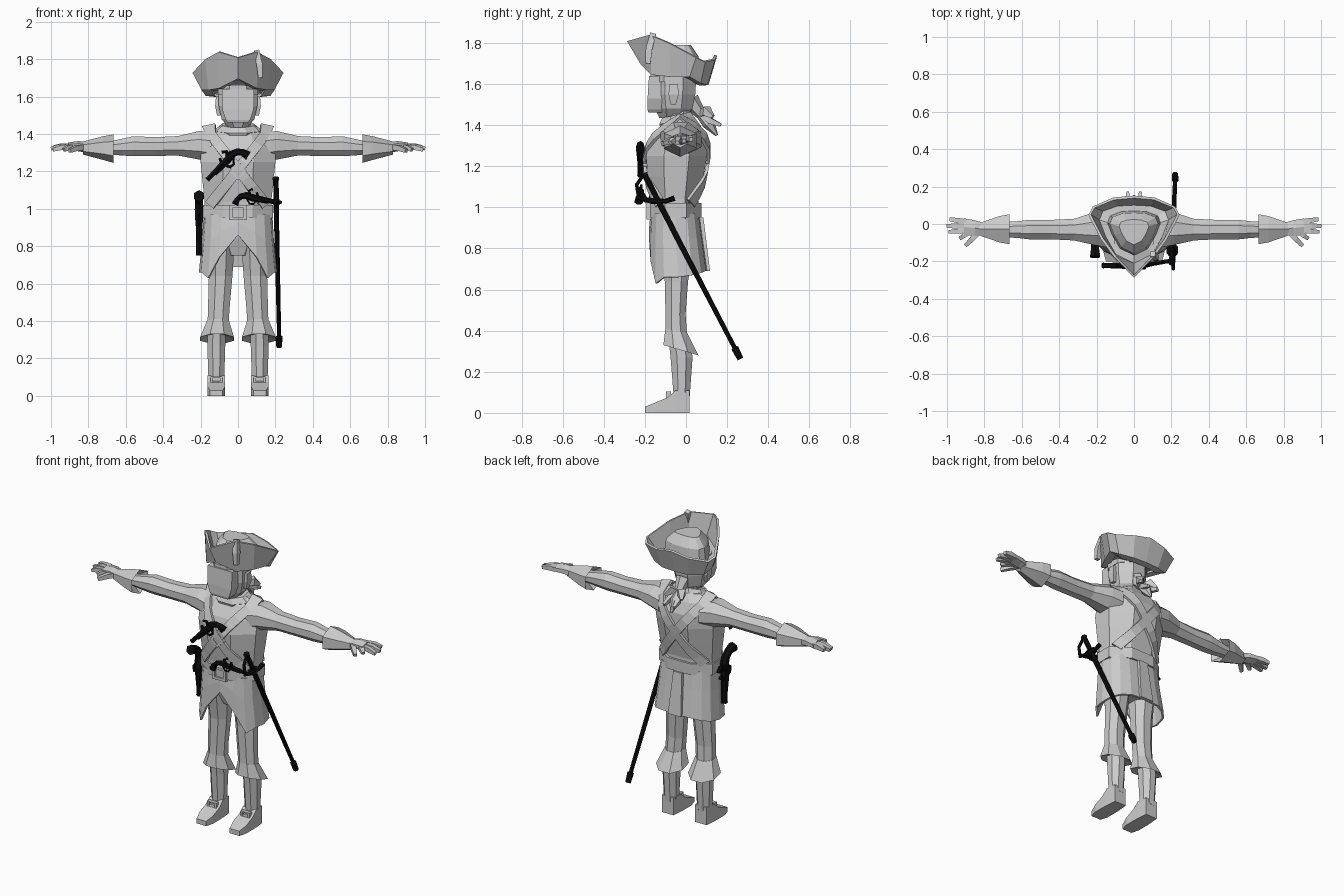
import bpy, bmesh, math
from mathutils import Vector as V
from mathutils.bvhtree import BVHTree


def material(name, c):
    m = bpy.data.materials.new(name)
    m.diffuse_color = (c, c, c, 1)
    return m


GREY = material("light grey", 0.6)
BLACK = material("black", 0.004)


def ring(c, u, v, n=8):
    """Polygon whose flat sides touch the half axes u and v."""
    k = 1 / math.cos(math.pi / n)
    c, u, v = V(c), V(u), V(v)
    return [c + k * (u * math.cos((i + .5) * 2 * math.pi / n) + v * math.sin((i + .5) * 2 * math.pi / n))
            for i in range(n)]


def loft(name, rings, mat=GREY, caps=True, closed=True, thick=0, s=1):
    bm = bmesh.new()
    rows = [[bm.verts.new((p[0] * s, p[1], p[2])) for p in r] for r in rings]
    n = len(rows[0])
    for a, b in zip(rows, rows[1:]):
        for i in range(n if closed else n - 1):
            j = (i + 1) % n
            bm.faces.new((a[i], a[j], b[j], b[i]))
    if caps and closed:
        bm.faces.new(rows[0])
        bm.faces.new(rows[-1])
    bmesh.ops.recalc_face_normals(bm, faces=bm.faces)
    me = bpy.data.meshes.new(name)
    bm.to_mesh(me)
    bm.free()
    me.materials.append(mat)
    ob = bpy.data.objects.new(name, me)
    bpy.context.collection.objects.link(ob)
    if thick:
        mod = ob.modifiers.new("thickness", "SOLIDIFY")
        mod.thickness = thick
        mod.offset = 0
    return ob


def stack(name, levels, n=8, s=1):
    """Loft of level rings: (z, centre x, half width, y front, y back)."""
    return loft(name, [ring((x, (a + b) / 2, z), (w, 0, 0), (0, (b - a) / 2, 0), n)
                       for z, x, w, a, b in levels], s=s)


def tube(name, pts, radii, mat=GREY, n=6, s=1):
    pts = [V(p) for p in pts]
    rings = []
    for i, p in enumerate(pts):
        d = (pts[min(i + 1, len(pts) - 1)] - pts[max(i - 1, 0)]).normalized()
        ref = V((0, 0, 1)) if abs(d.z) < .7 else V((0, 1, 0))
        u = d.cross(ref).normalized()
        r = radii[i] if isinstance(radii, (list, tuple)) else radii
        rings.append(ring(p, u * r, d.cross(u) * r, n))
    return loft(name, rings, mat, s=s)


def buckle(name, c, w, h, d, turn=0):
    """Rectangular frame with a sunken middle, facing forward."""
    def sq(k, y):
        r = ring((0, y, 0), (w * k, 0, 0), (0, 0, h * k), 4)
        return [V((c[0] + p.x * math.cos(turn) - p.z * math.sin(turn), c[1] + p.y,
                   c[2] + p.x * math.sin(turn) + p.z * math.cos(turn))) for p in r]
    return loft(name, [sq(1, d), sq(1, -d), sq(.6, -d), sq(.6, 0)])


# torso, pelvis and belt
torso = stack("torso", [(.94, 0, .178, -.165, .062), (1.04, 0, .178, -.168, .062), (1.15, 0, .19, -.185, .085),
                        (1.25, 0, .2, -.195, .103), (1.33, 0, .2, -.17, .1), (1.40, 0, .175, -.12, .07),
                        (1.44, 0, .1, -.09, .04)])
stack("pelvis", [(.75, 0, .07, -.1, .02), (.84, 0, .15, -.13, .045), (.95, 0, .175, -.16, .06)])
stack("belt", [(.95, 0, .187, -.176, .075), (1.02, 0, .187, -.176, .075)])
buckle("belt_buckle", (0, -.18, .98), .048, .04, .012)

# coat skirt with a front opening
HEM = [.86, .74, .63, .66, .66, .67, .68, .69, .69]


def skirt_ring(rx, y0, y1, z):
    pts = []
    for i in range(16):
        a = i * math.pi / 8
        f = [math.copysign(abs(t) ** .75, t) for t in (math.sin(a), -math.cos(a))]
        low = HEM[min(i, 16 - i)]
        pts.append((rx * f[0], (y0 + y1) / 2 + (y1 - y0) / 2 * f[1], .97 + (low - .97) * z))
    return pts


loft("coat_skirt", [skirt_ring(.178, -.165, .06, 0), skirt_ring(.185, -.172, .075, .4),
                    skirt_ring(.203, -.175, .1, 1)], caps=False, thick=.012)
loft("skirt_pleat", [ring((0, .075, .95), (.03, 0, 0), (0, .01, 0), 4),
                     ring((0, .105, .69), (.045, 0, 0), (0, .012, 0), 4)])

# crossed shoulder straps draped over the torso
bvh = BVHTree.FromObject(torso, bpy.context.evaluated_depsgraph_get())


def drape(x, z, side):
    for k in (1, .95, .9, .8, .7):
        hit = bvh.ray_cast(V((x * k, side, z)), V((0, -side, 0)))[0]
        if hit:
            return V((x, hit.y + side * .01, z))
    return V((x, -.03 + side * .06, z))


for s in (1, -1):
    rows = []
    for side in (-1, 1):
        part = []
        for i in range(9):
            t = i / 8
            x, z = -.14 + .29 * t, 1.39 - .37 * t
            part.append([drape(x + k * .022, z + k * .017, side) for k in (-1, 1)])
        rows = part[::-1] if side < 0 else rows + [[(-.19, -.03, 1.435), (-.12, -.03, 1.45)]] + part
    loft("shoulder_strap", rows, closed=False, thick=.016, s=s)
buckle("strap_buckle", (0, -.2, 1.2), .034, .034, .01, math.pi / 4)

# legs, shoes, arms and hands
for s in (1, -1):
    stack("breeches_leg", [(.86, .09, .075, -.14, .045), (.64, .093, .063, -.103, .01),
                           (.48, .102, .058, -.1, -.002), (.38, .107, .056, -.1, .005)], s=s)
    loft("knee_cuff", [ring((.107, -.047, .4), (.058, 0, 0), (0, .053, -.01)),
                       ring((.112, -.025, .305), (.09, 0, 0), (0, .085, -.025)),
                       ring((.112, -.025, .32), (.05, 0, 0), (0, .05, -.01))], s=s)
    stack("stocking", [(.36, .114, .047, -.085, .02), (.27, .116, .048, -.075, .032),
                       (.08, .116, .042, -.06, .018)], s=s)
    loft("shoe", [ring((.116, y, h / 2), (w, 0, 0), (0, 0, h / 2), 4) for y, w, h in
                  [(.017, .04, .11), (-.05, .046, .11), (-.09, .047, .075), (-.15, .047, .05), (-.2, .034, .03)]], s=s)
    buckle("shoe_buckle", (.116 * s, -.085, .085), .032, .018, .012)

    loft("sleeve", [ring((x, y, z), (0, a, 0), (0, 0, b)) for x, y, z, a, b in
                    [(.14, -.025, 1.33, .1, .08), (.21, -.025, 1.34, .088, .076), (.32, -.03, 1.337, .058, .052),
                     (.44, -.03, 1.333, .052, .05), (.56, -.03, 1.335, .052, .053), (.62, -.03, 1.33, .045, .045),
                     (.7, -.03, 1.325, .04, .032)]], s=s)
    loft("sleeve_cuff", [ring((x, -.028, z), (0, a, 0), (0, 0, b), 6) for x, z, a, b in
                         [(.7, 1.325, .04, .035), (.665, 1.322, .08, .066), (.72, 1.325, .07, .055),
                          (.83, 1.325, .032, .03)]], s=s)
    loft("palm", [ring((x, y, z), (0, a, 0), (0, 0, b), 6) for x, y, z, a, b in
                  [(.79, -.028, 1.325, .03, .025), (.85, -.022, 1.335, .042, .024), (.91, -.015, 1.335, .045, .017)]], s=s)
    for nm, p, q, r in [("finger", (.9, .012, 1.335), (.985, .025, 1.33), .014),
                        ("finger", (.9, -.012, 1.335), (1, -.01, 1.322), .014),
                        ("finger", (.9, -.035, 1.332), (.99, -.042, 1.315), .013),
                        ("finger", (.885, -.045, 1.33), (.93, -.077, 1.315), .013),
                        ("thumb", (.83, -.045, 1.33), (.9, -.115, 1.31), .014)]:
        m = (V(p) * .5 + V(q) * .5) + V((0, 0, .004))
        tube(nm, [p, m, q], [r, r, r * .7], n=4, s=s)

# neck, scarf, head and face
stack("neck", [(1.38, 0, .075, -.1, .03), (1.5, 0, .06, -.1, .02)])
loft("neck_scarf", [ring((0, -.045, z), (w, 0, 0), (0, d, .015)) for z, w, d in
                    [(1.39, .1, .075), (1.42, .118, .085), (1.45, .085, .07)]])
stack("head", [(1.435, 0, .05, -.13, -.01), (1.48, 0, .088, -.15, .03), (1.55, 0, .103, -.165, .045),
               (1.63, 0, .103, -.165, .05), (1.68, 0, .08, -.14, .02)])
stack("face", [(1.462, 0, .055, -.183, -.06), (1.475, 0, .065, -.187, -.06), (1.53, 0, .084, -.187, -.06),
               (1.64, 0, .086, -.18, -.06)], n=4)
stack("headband", [(1.61, 0, .107, -.172, .052), (1.66, 0, .107, -.172, .052)])
for s in (1, -1):
    stack("ear", [(1.5, .1, .012, -.075, -.05), (1.55, .11, .012, -.085, -.035), (1.6, .108, .01, -.08, -.04)],
          n=4, s=s)
    # hair ribbon
    tube("ribbon_loop", [(0, .07, 1.45), (.04, .1, 1.47), (.06, .13, 1.44)], [.012, .022, .008], n=4, s=s)
    tube("ribbon_tail", [(.01, .07, 1.45), (.03, .12, 1.42), (.035, .17, 1.4)], [.01, .014, .008], n=4, s=s)
tube("pony_tail", [(0, .02, 1.52), (0, .075, 1.45), (0, .11, 1.41), (0, .15, 1.35)], [.04, .022, .028, .006])

# three-cornered hat: rim, fold, crown
RIM = [(0, -.28, 1.81), (.1, -.175, 1.84), (.17, -.08, 1.8), (.237, .05, 1.73), (.215, .09, 1.71), (.11, .135, 1.72), (0, .145, 1.74)]
FOLD = [(0, -.215, 1.7), (.1, -.165, 1.65), (.155, -.07, 1.64), (.19, .02, 1.64), (.17, .07, 1.61), (.09, .1, 1.6), (0, .105, 1.6)]


def full(half):
    return [V(p) for p in half] + [V((-x, y, z)) for x, y, z in half[-2:0:-1]]


def shrink(k, z=None, mix=0):
    return [V((p.x * k, -.035 + (p.y + .035) * k, p.z if z is None else p.z + (z - p.z) * mix)) for p in full(FOLD)]


brim = loft("hat_brim", [full(RIM), full(FOLD), shrink(.74)], caps=False, thick=.014)
loft("hat_crown", [shrink(.75, 1.65, .2), shrink(.68, 1.75, .9), shrink(.42, 1.79, 1)])
tube("hat_cockade", [(.12, -.185, 1.7), (.115, -.18, 1.77), (.1, -.16, 1.845)], [.012, .016, .014], n=4)


# pistols, drawn in a plane: a runs from muzzle to butt, b upward
def pistol(name, o, da, db, k):
    o, da, db = V(o), V(da).normalized(), V(db).normalized()

    def part(nm, pts, r):
        tube(name + nm, [o + (da * a + db * b) * k for a, b in pts], [q * k for q in r], BLACK)
    part("_barrel", [(0, 0), (.01, 0), (.16, .004)], [.014, .012, .014])
    part("_stock", [(.05, -.01), (.15, -.006), (.19, .004), (.22, -.008), (.238, -.03), (.247, -.065)],
         [.008, .016, .018, .016, .016, .021])
    part("_hammer", [(.165, .01), (.18, .035), (.16, .05)], [.01, .008, .007])
    part("_lock", [(.12, .012), (.13, .035)], [.009, .007])
    part("_guard", [(.125, -.015), (.135, -.038), (.16, -.042), (.185, -.012)], [.006] * 4)


pistol("chest_pistol", (-.165, -.222, 1.155), (.7, 0, .7), (-.7, 0, .7), 1)
pistol("belt_pistol", (.205, -.195, 1.035), (-.96, -.16, .2), (.2, 0, .97), .88)
pistol("hip_pistol", (-.208, -.085, .75), (0, -.02, 1), (0, 1, .02), 1.3)

# sheathed sword
tube("scabbard", [(.204, -.13, 1.02), (.22, .235, .32), (.22, .238, .315), (.22, .265, .262)],
     [.014, .011, .018, .015], BLACK, n=8)
tube("sword_grip", [(.202, -.205, 1.165), (.202, -.195, 1.145), (.203, -.17, 1.1), (.204, -.13, 1.02)],
     [.018, .014, .014, .012], BLACK, n=8)
tube("sword_knuckle_guard", [(.205, -.205, 1.16), (.21, -.24, 1.11), (.21, -.23, 1.045), (.21, -.16, 1.03),
                             (.21, -.1, 1.03), (.21, -.055, 1.045)], [.007, .008, .009, .013, .01, .012], BLACK)
loft("sword_shell_guard", [ring((.205, -.14, 1.035), (r, 0, 0), V((0, .9, .3)) * r * 1.4) for r in (.03, .031)], BLACK)
